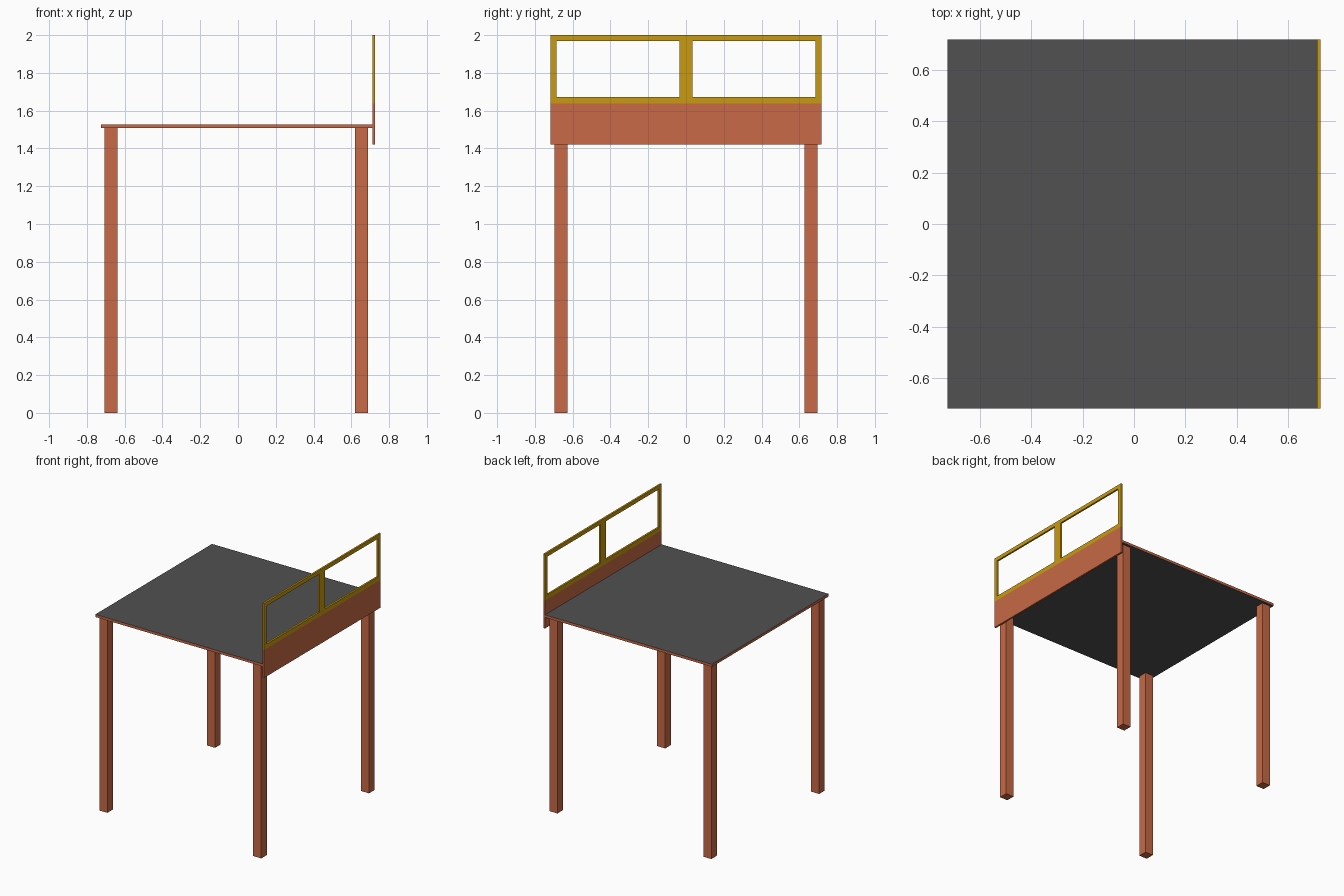
import bpy
import bmesh

cube = bpy.data.objects.get("Cube")
if cube:
    bpy.data.objects.remove(cube, do_unlink=True)


def material(name, rgb):
    mat = bpy.data.materials.new(name)
    mat.use_nodes = True
    mat.diffuse_color = (*rgb, 1)
    mat.node_tree.nodes["Principled BSDF"].inputs["Base Color"].default_value = (*rgb, 1)
    return mat


terracotta = material("terracotta", (0.58, 0.144, 0.061))
mustard = material("mustard", (0.584, 0.323, 0.005))
charcoal = material("charcoal", (0.082, 0.082, 0.082))


def finish(name, bm, *mats):
    bmesh.ops.recalc_face_normals(bm, faces=bm.faces)
    mesh = bpy.data.meshes.new(name)
    bm.to_mesh(mesh)
    bm.free()
    for mat in mats:
        mesh.materials.append(mat)
    obj = bpy.data.objects.new(name, mesh)
    bpy.context.scene.collection.objects.link(obj)
    return obj


def box(name, low, high, *mats):
    bm = bmesh.new()
    bmesh.ops.create_cube(bm, size=1)
    for v in bm.verts:
        v.co = [(a + b) / 2 + c * (b - a) for a, b, c in zip(low, high, v.co)]
    return finish(name, bm, *mats)


HALF = 0.718           # half depth of the table
LEFT, INNER, OUTER = -0.726, 0.712, 0.726
UNDER, TOP = 1.508, 1.528
RAIL = 1.638           # where the panel meets the frame

# Table top: dark faces above and below, terracotta edges
top = box("table_top", (LEFT, -HALF, UNDER), (INNER, HALF, TOP), terracotta, charcoal)
for face in top.data.polygons:
    face.material_index = int(abs(face.normal.z) > 0.5)

# Four square legs
LEG = 0.069
for side, x in (("right", -0.706), ("left", 0.619)):
    for end, y in (("front", -0.697), ("back", 0.697 - LEG)):
        box(f"{end}_{side}_leg", (x, y, 0), (x + LEG, y + LEG, UNDER), terracotta)

# Solid side panel
box("side_panel", (INNER, -HALF, 1.422), (OUTER, HALF, RAIL), terracotta)

# Window frame: a grid of cells with two openings left out, then thickened
ys = (-HALF, -0.685, -0.035, 0.035, 0.685, HALF)
zs = (RAIL, 1.673, 1.97, 2.0)
bm = bmesh.new()
grid = [[bm.verts.new((INNER, y, z)) for z in zs] for y in ys]
for i in range(len(ys) - 1):
    for j in range(len(zs) - 1):
        if j == 1 and i in (1, 3):
            continue
        bm.faces.new((grid[i][j], grid[i + 1][j], grid[i + 1][j + 1], grid[i][j + 1]))
bm.normal_update()
sheet = bmesh.ops.extrude_face_region(bm, geom=bm.faces[:], use_keep_orig=True)
moved = [g for g in sheet["geom"] if isinstance(g, bmesh.types.BMVert)]
bmesh.ops.translate(bm, verts=moved, vec=(OUTER - INNER, 0, 0))
finish("window_frame", bm, mustard)
